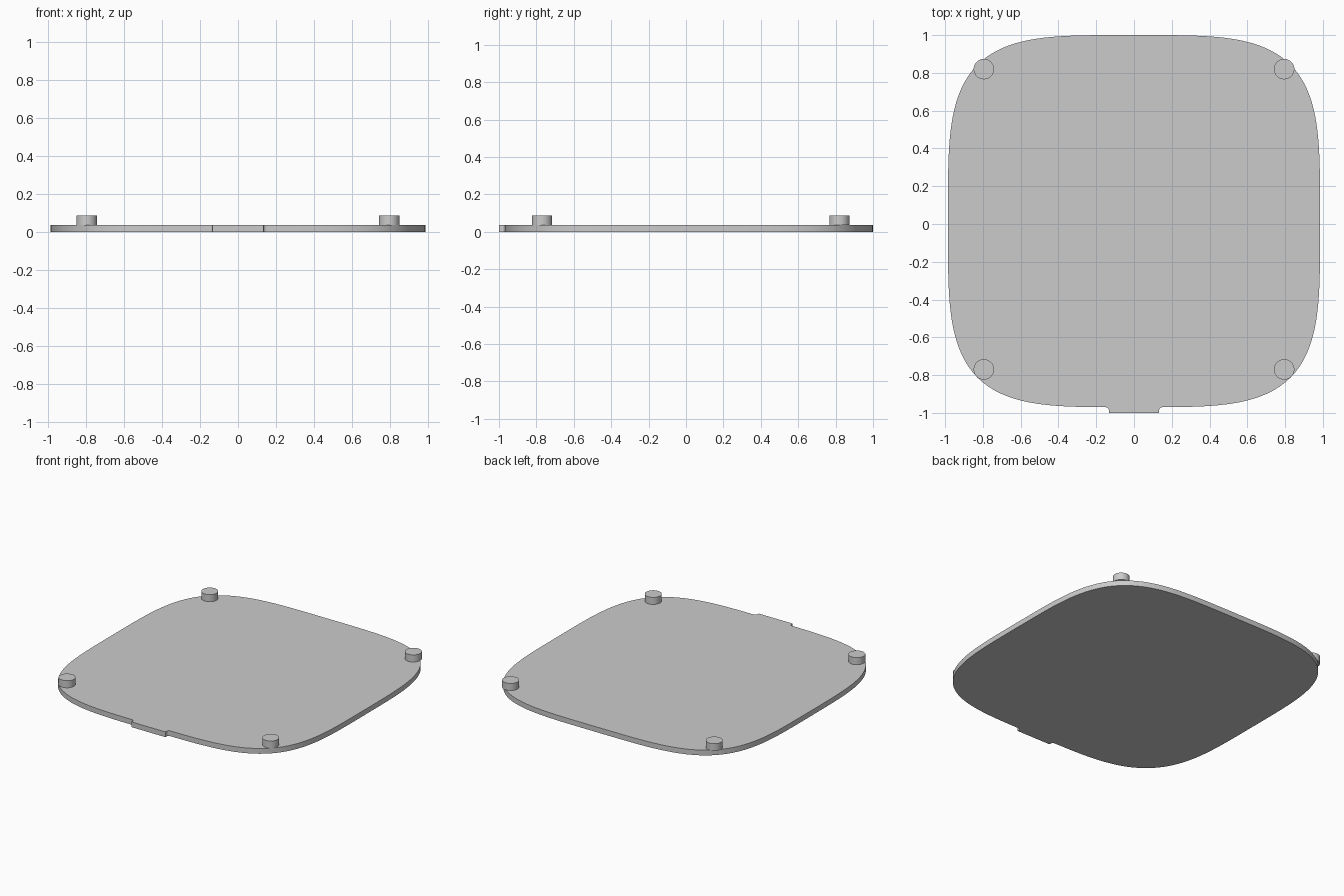
import bpy, bmesh, math

if "Cube" in bpy.data.objects:
    bpy.data.objects.remove(bpy.data.objects["Cube"])

HALF, CY = 0.985, 0.015        # plate half size and centre
THICK, PEG_TOP = 0.037, 0.087

grey = bpy.data.materials.new("light_grey")
grey.diffuse_color = (0.6, 0.6, 0.6, 1)
grey.use_nodes = True
grey.node_tree.nodes["Principled BSDF"].inputs["Base Color"].default_value = grey.diffuse_color


def squircle(t):
    c, s = math.cos(t), math.sin(t)
    r = HALF / (c ** 4 + s ** 4) ** 0.25
    return r * c, CY + r * s


def prism(name, outline, z0, z1):
    bm = bmesh.new()
    face = bm.faces.new([bm.verts.new((x, y, z0)) for x, y in outline])
    ext = bmesh.ops.extrude_face_region(bm, geom=[face], use_keep_orig=True)
    top = [v for v in ext["geom"] if isinstance(v, bmesh.types.BMVert)]
    bmesh.ops.translate(bm, verts=top, vec=(0, 0, z1 - z0))
    bmesh.ops.recalc_face_normals(bm, faces=bm.faces)
    mesh = bpy.data.meshes.new(name)
    bm.to_mesh(mesh)
    bm.free()
    mesh.materials.append(grey)
    obj = bpy.data.objects.new(name, mesh)
    bpy.context.collection.objects.link(obj)
    bpy.ops.object.select_all(action='DESELECT')
    obj.select_set(True)
    bpy.context.view_layer.objects.active = obj
    bpy.ops.object.shade_smooth_by_angle(angle=math.radians(30))
    return obj


# front tab: concave fillets lead from the plate edge to a short straight lip
R, TAB = 0.017, 0.15
fillet = [(-TAB + R * math.sin(a), -0.97 - R + R * math.cos(a))
          for a in (i * math.pi / 12 for i in range(7))]
half_tab = fillet + [(-TAB + R, -1.0)]
tab = half_tab + [(-x, y) for x, y in reversed(half_tab)]

# rounded plate, counter-clockwise starting and ending at the tab
N = 192
curve = [squircle(-math.pi / 2 + 2 * math.pi * i / N) for i in range(N)]
curve = [p for p in curve if p[1] > 0 or abs(p[0]) > TAB + 0.005]
prism("plate", tab + curve, 0, THICK)

# four corner pegs
for sx, side in ((-1, "left"), (1, "right")):
    for sy, end in ((-1, "front"), (1, "back")):
        ring = [(sx * 0.795 + 0.054 * math.cos(2 * math.pi * i / 48),
                 CY + 0.01 + sy * 0.795 + 0.054 * math.sin(2 * math.pi * i / 48)) for i in range(48)]
        prism(f"peg_{end}_{side}", ring, THICK, PEG_TOP)
